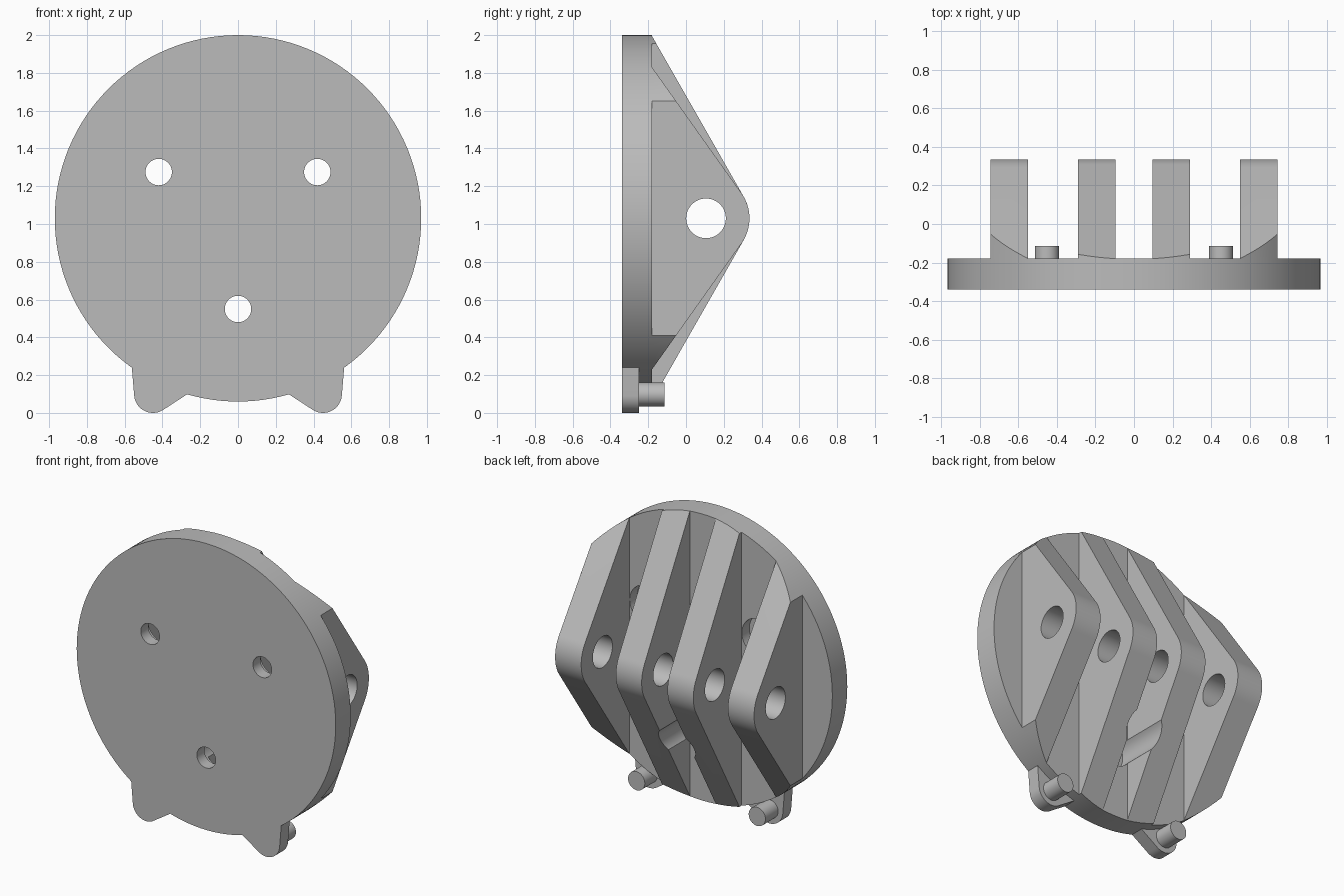
import bpy, bmesh, math

if "Cube" in bpy.data.objects:
    bpy.data.objects.remove(bpy.data.objects["Cube"])

CZ, R = 1.03, 0.97              # disc centre height and radius
BACK = -0.18                    # back face of the disc
TIP_Y, TIP_R = 0.106, 0.23      # rib nose centre and radius

grey = bpy.data.materials.new("plain grey")
grey.diffuse_color = (0.5, 0.5, 0.5, 1)
grey.use_nodes = True
grey.node_tree.nodes["Principled BSDF"].inputs["Base Color"].default_value = grey.diffuse_color


def prism(name, pts, axis, a, b):
    """Extrude a 2D outline: axis 'y' takes (x, z) points, axis 'x' takes (y, z)."""
    bm = bmesh.new()
    rings = []
    for d in (a, b):
        rings.append([bm.verts.new((u, d, v) if axis == 'y' else (d, u, v)) for u, v in pts])
    n = len(pts)
    bm.faces.new(rings[0])
    bm.faces.new(rings[1][::-1])
    for i in range(n):
        j = (i + 1) % n
        bm.faces.new((rings[0][j], rings[0][i], rings[1][i], rings[1][j]))
    bmesh.ops.recalc_face_normals(bm, faces=bm.faces)
    mesh = bpy.data.meshes.new(name)
    bm.to_mesh(mesh)
    bm.free()
    mesh.materials.append(grey)
    ob = bpy.data.objects.new(name, mesh)
    bpy.context.collection.objects.link(ob)
    return ob


def arc(u, v, r, start, end, n):
    return [(u + r * math.cos(math.radians(start + (end - start) * i / n)),
             v + r * math.sin(math.radians(start + (end - start) * i / n))) for i in range(n + 1)]


def rod(name, u, v, r, axis, a, b, n=48):
    return prism(name, arc(u, v, r, 0, 360, n)[:-1], axis, a, b)


def boolean(ob, cutter, operation='DIFFERENCE'):
    mod = ob.modifiers.new("cut", 'BOOLEAN')
    mod.operation, mod.solver, mod.object = operation, 'EXACT', cutter
    bpy.context.view_layer.objects.active = ob
    bpy.ops.object.modifier_apply(modifier=mod.name)
    bpy.data.objects.remove(cutter)


def smooth(ob):
    bpy.ops.object.select_all(action='DESELECT')
    ob.select_set(True)
    bpy.context.view_layer.objects.active = ob
    bpy.ops.object.shade_smooth_by_angle(angle=math.radians(25))


# Round plate with three counterbored screw holes
plate = rod("round_plate", 0, CZ, R, 'y', -0.34, BACK, 128)
for x, z in ((-0.42, 1.275), (0.42, 1.275), (0, 0.55)):
    boolean(plate, rod("hole_cutter", x, z, 0.07, 'y', -0.5, 0))
    boolean(plate, rod("counterbore_cutter", x, z, 0.128, 'y', -0.26, 0))
smooth(plate)


# Four triangular ribs with rounded noses, trimmed to the disc outline
def rib(name, x0, x1, half_height):
    dy, dist = TIP_Y - BACK, math.hypot(TIP_Y - BACK, half_height)
    slope = math.atan2(half_height, dy) - math.asin(TIP_R / dist)
    nose = 90 - math.degrees(slope)
    pts = [(BACK, CZ - half_height)] + arc(TIP_Y, CZ, TIP_R, -nose, nose, 20)
    pts.append((BACK, CZ + half_height))
    ob = prism(name, pts, 'x', x0, x1)
    boolean(ob, rod("outline_cutter", 0, CZ, R, 'y', -0.3, 0.6, 128), 'INTERSECT')
    boolean(ob, rod("pivot_cutter", TIP_Y, CZ, 0.105, 'x', -1, 1))
    if min(abs(x0), abs(x1)) < 0.128:     # clearance for the lower screw head
        boolean(ob, rod("clearance_cutter", 0, 0.55, 0.128, 'y', -0.3, 0.6))
    smooth(ob)


for side, s in (("left", -1), ("right", 1)):
    rib(side + "_inner_rib", s * 0.097, s * 0.29, 0.965)
    rib(side + "_outer_rib", s * 0.55, s * 0.745, 0.80)

    # Foot lug with rounded end, and its locating pin
    outline = [(0.562, 0.24), (0.45, 0.30), (0.27, 0.098)] + arc(0.45, 0.10, 0.10, -123, -5, 20)
    smooth(prism(side + "_foot_lug", [(s * x, z) for x, z in outline], 'y', -0.34, -0.25))
    smooth(rod(side + "_foot_pin", s * 0.452, 0.098, 0.063, 'y', -0.27, -0.115, 40))
